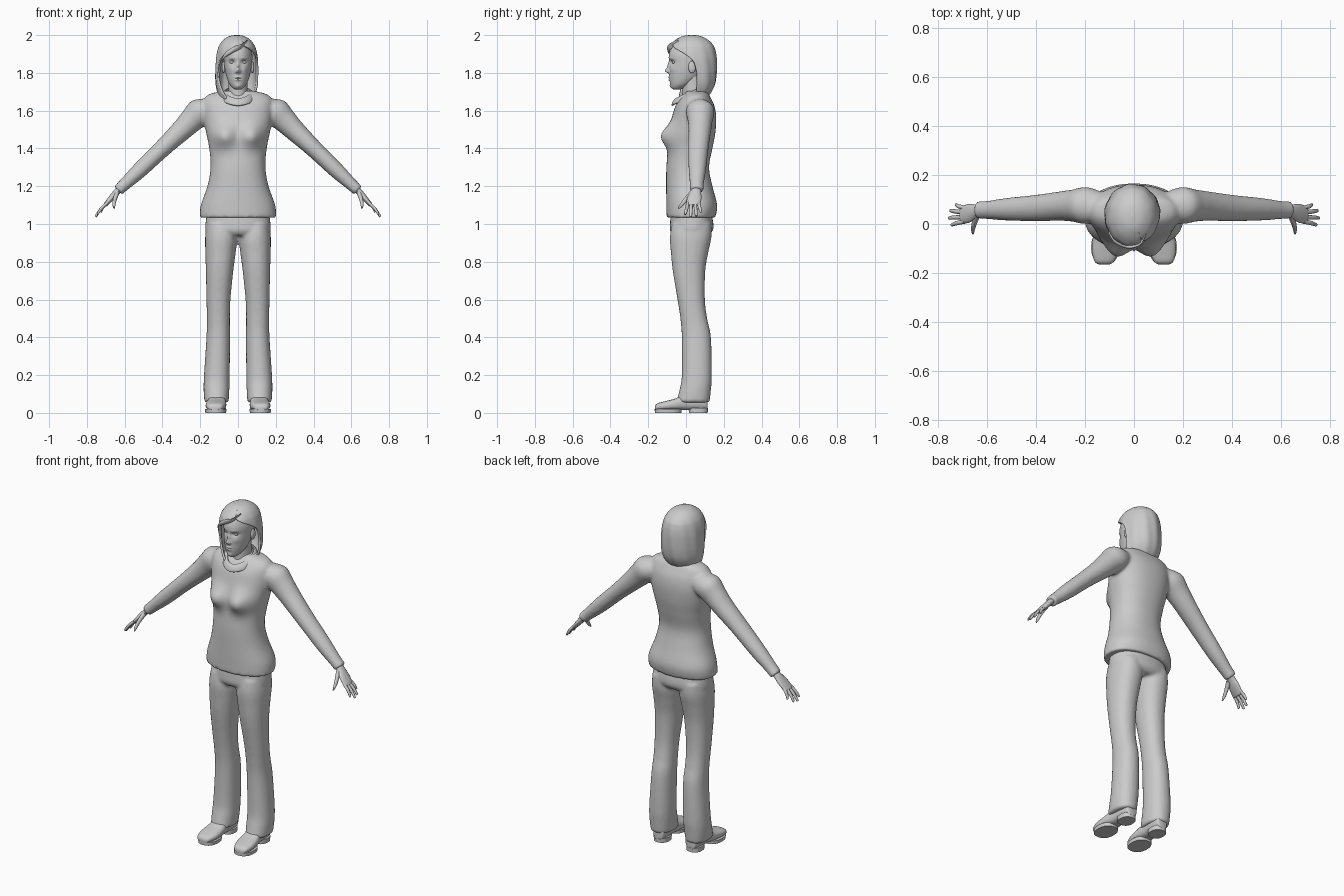
import bpy, bmesh, math
from mathutils import Vector

grey = bpy.data.materials.new("plain grey")
grey.diffuse_color = (0.6, 0.6, 0.6, 1)
X, Y, Z = Vector((1, 0, 0)), Vector((0, 1, 0)), Vector((0, 0, 1))


def spline(rows, n):
    """Smooth rows of numbers with a Catmull-Rom spline, n steps per span."""
    out = []
    for i in range(len(rows) - 1):
        q = [rows[max(0, min(len(rows) - 1, i + k))] for k in (-1, 0, 1, 2)]
        for s in range(n):
            t = s / n
            out.append([0.5 * (2 * b + (c - a) * t + (2 * a - 5 * b + 4 * c - d) * t * t
                               + (3 * b - a - 3 * c + d) * t ** 3) for a, b, c, d in zip(*q)])
    return out + [list(rows[-1])]


def tube(bm, rows, u=X, v=Y, sides=32, n=5, p=2.0):
    """Closed skin over rows of (x, y, z, radius along u, radius along v)."""
    rings = []
    for x, y, z, ru, rv in spline(rows, n):
        ring = []
        for k in range(sides):
            a = 2 * math.pi * k / sides
            c, s = math.cos(a), math.sin(a)
            c, s = [math.copysign(abs(w) ** (2 / p), w) for w in (c, s)]
            ring.append(bm.verts.new(Vector((x, y, z)) + u * ru * c + v * rv * s))
        rings.append(ring)
    for r, q in zip(rings, rings[1:]):
        for k in range(sides):
            j = (k + 1) % sides
            bm.faces.new((r[k], r[j], q[j], q[k]))
    bm.faces.new(rings[0])
    bm.faces.new(rings[-1])


def level(rows, side=1):
    """(z, x0, x1, front, back) to tube rows."""
    return [(side * (a + b) / 2, (f + k) / 2, z, (b - a) / 2, (k - f) / 2) for z, a, b, f, k in rows]


def body(rows):
    return level([(z, -w, w, f, b) for z, w, f, b in rows])


def bump(bm, bumps):
    """Push the front surface along y with soft round bumps (x, z, wide, tall, dy)."""
    for vert in bm.verts:
        if vert.normal.y < 0.1:
            x, _, z = vert.co
            vert.co.y += sum(d * math.exp(-((abs(x) - bx) / w) ** 2 - ((z - bz) / h) ** 2)
                             for bx, bz, w, h, d in bumps)


def finish(bm, name, mirror=False, remesh=0, angle=50):
    bmesh.ops.recalc_face_normals(bm, faces=bm.faces)
    me = bpy.data.meshes.new(name)
    bm.to_mesh(me)
    bm.free()
    me.materials.append(grey)
    for f in me.polygons:
        f.use_smooth = True
    me.set_sharp_from_angle(angle=math.radians(angle))
    ob = bpy.data.objects.new(name, me)
    bpy.context.collection.objects.link(ob)
    if mirror:
        ob.modifiers.new("mirror", 'MIRROR')
    if remesh:
        m = ob.modifiers.new("blend", 'REMESH')
        m.mode, m.voxel_size, m.use_smooth_shade = 'VOXEL', remesh, True
        m = ob.modifiers.new("soften", 'SMOOTH')
        m.factor, m.iterations = 0.5, 5
    return ob


def ball(bm, loc, size):
    made = bmesh.ops.create_uvsphere(bm, u_segments=20, v_segments=12, radius=1)['verts']
    for w in made:
        w.co = Vector([c * s + l for c, s, l in zip(w.co, size, loc)])


# Sweater: trunk with bust, and both sleeves, blended together
bm = bmesh.new()
tube(bm, body([(1.035, .202, -.103, .155), (1.10, .197, -.104, .165), (1.20, .162, -.105, .14),
               (1.30, .145, -.104, .122), (1.40, .152, -.095, .14), (1.48, .168, -.09, .155),
               (1.56, .182, -.075, .16), (1.62, .185, -.058, .152), (1.66, .18, -.035, .135),
               (1.688, .15, -.01, .12), (1.705, .08, .0, .105)]), sides=64, p=2.25)
bm.normal_update()
bmesh.ops.recalc_face_normals(bm, faces=bm.faces)
bump(bm, [(.075, 1.465, .06, .06, -.052)])
for s in (1, -1):
    tube(bm, [(s * x, y, z, ry, r) for x, y, z, ry, r in (
        (.12, .07, 1.63, .05, .05), (.19, .075, 1.60, .075, .075), (.245, .075, 1.55, .066, .066),
        (.30, .073, 1.495, .06, .057), (.40, .065, 1.40, .054, .047), (.52, .06, 1.285, .046, .042),
        (.60, .057, 1.21, .037, .033), (.635, .057, 1.178, .037, .031))],
        u=Y, v=Vector((s * .7, 0, .71)))
finish(bm, "sweater", remesh=.009)

# Trousers: hips and two flared legs
bm = bmesh.new()
tube(bm, body([(1.06, .165, -.08, .135), (1.0, .172, -.085, .145), (.965, .172, -.085, .142),
               (.94, .15, -.07, .12)]), sides=48, p=2.3)
for s in (1, -1):
    tube(bm, level([(1.0, .02, .165, -.075, .135), (.93, .004, .174, -.085, .135),
                    (.85, .012, .173, -.08, .118), (.75, .025, .17, -.07, .102),
                    (.60, .04, .167, -.045, .10), (.50, .043, .165, -.03, .112),
                    (.40, .042, .167, -.022, .132), (.20, .044, .18, -.022, .137),
                    (.12, .046, .182, -.035, .132), (.055, .05, .178, -.052, .125)], s), p=2.2)
finish(bm, "trousers", remesh=.009)

# Shoes with soles and heels
bm = bmesh.new()
tube(bm, [(x, y, (.014 + t) / 2, w, (t - .014) / 2) for x, y, w, t in (
    (.122, -.165, .022, .035), (.121, -.152, .04, .05), (.118, -.11, .053, .062),
    (.115, -.06, .053, .075), (.111, 0, .045, .10), (.108, .06, .043, .11), (.107, .105, .035, .10),
    (.107, .115, .022, .08))], u=X, v=Z, p=2.6)
tube(bm, [(.118, -.095, 0, .055, .07), (.118, -.095, .02, .057, .071)], n=1, p=2.3)
tube(bm, [(.108, .065, 0, .044, .05), (.108, .065, .026, .045, .051)], n=1, p=2.3)
finish(bm, "shoes", mirror=True)

# Hands: palm, fingers and thumb
bm = bmesh.new()
across = Vector((.77, 0, .64))
tube(bm, [(.605, .056, 1.205, .026, .02), (.64, .052, 1.172, .027, .017), (.67, .044, 1.138, .038, .015),
          (.70, .038, 1.104, .036, .011), (.706, .038, 1.098, .03, .007)], u=Y, v=across, sides=20)
for y0, y1, x1, z1 in ((.066, .078, .728, 1.062), (.048, .054, .75, 1.043),
                       (.028, .025, .755, 1.038), (.010, -.003, .745, 1.05)):
    mid = ((.695 + x1) / 2 + .003, (y0 + y1) / 2, (1.11 + z1) / 2 + .003)
    tube(bm, [(.69, y0, 1.115, .009, .009), (*mid, .009, .008), (x1 - .003, y1, z1 + .004, .007, .006),
              (x1, y1, z1, .003, .003)], u=Y, v=across, sides=10)
tube(bm, [(.64, .035, 1.165, .016, .013), (.652, .0, 1.13, .012, .011), (.657, -.025, 1.10, .009, .009),
          (.657, -.04, 1.083, .004, .004)], u=Vector((.3, .8, -.5)), v=across, sides=12)
finish(bm, "hands", mirror=True)

# Head with modelled nose, eye sockets, lips and chin
bm = bmesh.new()
tube(bm, body([(1.712, .016, -.066, -.03), (1.722, .03, -.077, -.005), (1.74, .045, -.083, .03),
               (1.77, .058, -.088, .07), (1.81, .068, -.089, .10), (1.85, .074, -.088, .125),
               (1.90, .075, -.09, .135), (1.95, .06, -.067, .12), (1.975, .035, -.03, .085),
               (1.982, .01, .0, .05)]), sides=128, n=12)
bmesh.ops.recalc_face_normals(bm, faces=bm.faces)
bump(bm, [(0, 1.811, .011, .012, -.02), (0, 1.835, .009, .022, -.011), (.011, 1.806, .006, .006, -.006),
          (.031, 1.857, .017, .012, .011), (.03, 1.878, .02, .007, -.003), (0, 1.776, .016, .005, -.006),
          (0, 1.763, .014, .005, -.006), (0, 1.7695, .018, .002, .004), (0, 1.73, .016, .012, -.005),
          (.04, 1.82, .016, .016, -.004)])
finish(bm, "head")

# Eyes with upper lids, and ears
bm = bmesh.new()
ball(bm, (.031, -.063, 1.857), (.014, .011, .0085))
tube(bm, [(.016, -.075, 1.857, .001, .001), (.024, -.076, 1.864, .002, .002),
          (.034, -.074, 1.866, .002, .002), (.046, -.066, 1.858, .001, .001)], u=Y, v=Z, sides=8)
finish(bm, "eyes", mirror=True)
bm = bmesh.new()
ball(bm, (.076, .032, 1.83), (.01, .02, .032))
finish(bm, "ears", mirror=True)

# Neck
bm = bmesh.new()
tube(bm, [(0, .04, 1.60, .085, .075), (0, .045, 1.66, .06, .066), (0, .04, 1.70, .051, .058),
          (0, .035, 1.78, .05, .056)])
finish(bm, "neck")

# Collar: a soft folded band dipping at the front
bm = bmesh.new()
rings = []
for k in range(64):
    a = 2 * math.pi * k / 64
    f = (1 - math.cos(a)) / 2
    c = Vector((.078 * math.sin(a), .025 - .088 * math.cos(a), 1.645 + .065 * f ** .8))
    out = Vector((math.sin(a), -math.cos(a), 0))
    rings.append([bm.verts.new(c + out * .009 * math.cos(t) + (Z - out * .5) * .02 * math.sin(t))
                  for t in [2 * math.pi * j / 12 for j in range(12)]])
for k in range(64):
    r, q = rings[k], rings[(k + 1) % 64]
    for j in range(12):
        bm.faces.new((r[j], r[(j + 1) % 12], q[(j + 1) % 12], q[j]))
finish(bm, "collar")

# Hair: side-swept shell, open at the face between two angles from the front
bm = bmesh.new()
hair = [(1.995, .0001, .0299, .0301, 25, 25), (1.989, .037, -.015, .075, 25, 25),
        (1.97, .068, -.052, .113, 25, 25), (1.945, .087, -.078, .138, 20, 28),
        (1.925, .095, -.087, .147, -5, 48), (1.90, .101, -.09, .153, -36, 72),
        (1.86, .106, -.088, .157, -56, 92), (1.79, .109, -.082, .156, -62, 100),
        (1.73, .105, -.072, .146, -56, 100), (1.68, .09, -.062, .125, -45, 105),
        (1.65, .068, -.055, .10, -35, 120)]
rings = []
for z, w, f, b, a0, a1 in spline(hair, 6):
    ring = []
    for k in range(73):
        a = math.radians(a1 + (360 + a0 - a1) * k / 72)
        r = 1 + .012 * math.sin(11 * a + 12 * z) * min(1, (2 - z) * 8)
        dip = .02 * max(0, -math.cos(a)) * max(0, min(1, (1.75 - z) * 10))
        ring.append(bm.verts.new((-.006 + w * r * math.sin(a),
                                  (f + b) / 2 - (b - f) / 2 * r * math.cos(a), z + dip)))
    rings.append(ring)
for r, q in zip(rings, rings[1:]):
    for k in range(72):
        bm.faces.new((r[k], r[k + 1], q[k + 1], q[k]))
bmesh.ops.remove_doubles(bm, verts=bm.verts, dist=.0006)
ob = finish(bm, "hair", angle=60)
m = ob.modifiers.new("thickness", 'SOLIDIFY')
m.thickness, m.offset = .012, 0

# Fringe lock sweeping from the parting across the forehead
bm = bmesh.new()
tube(bm, [(.045, -.045, 1.968, .008, .006), (.02, -.082, 1.942, .016, .01), (-.025, -.09, 1.922, .02, .011),
          (-.07, -.068, 1.89, .02, .011), (-.094, -.035, 1.84, .014, .01), (-.10, -.02, 1.78, .006, .005)],
     u=Vector((.45, 0, .9)), v=Vector((-.5, -.85, .2)), sides=16, n=8)
finish(bm, "fringe")
